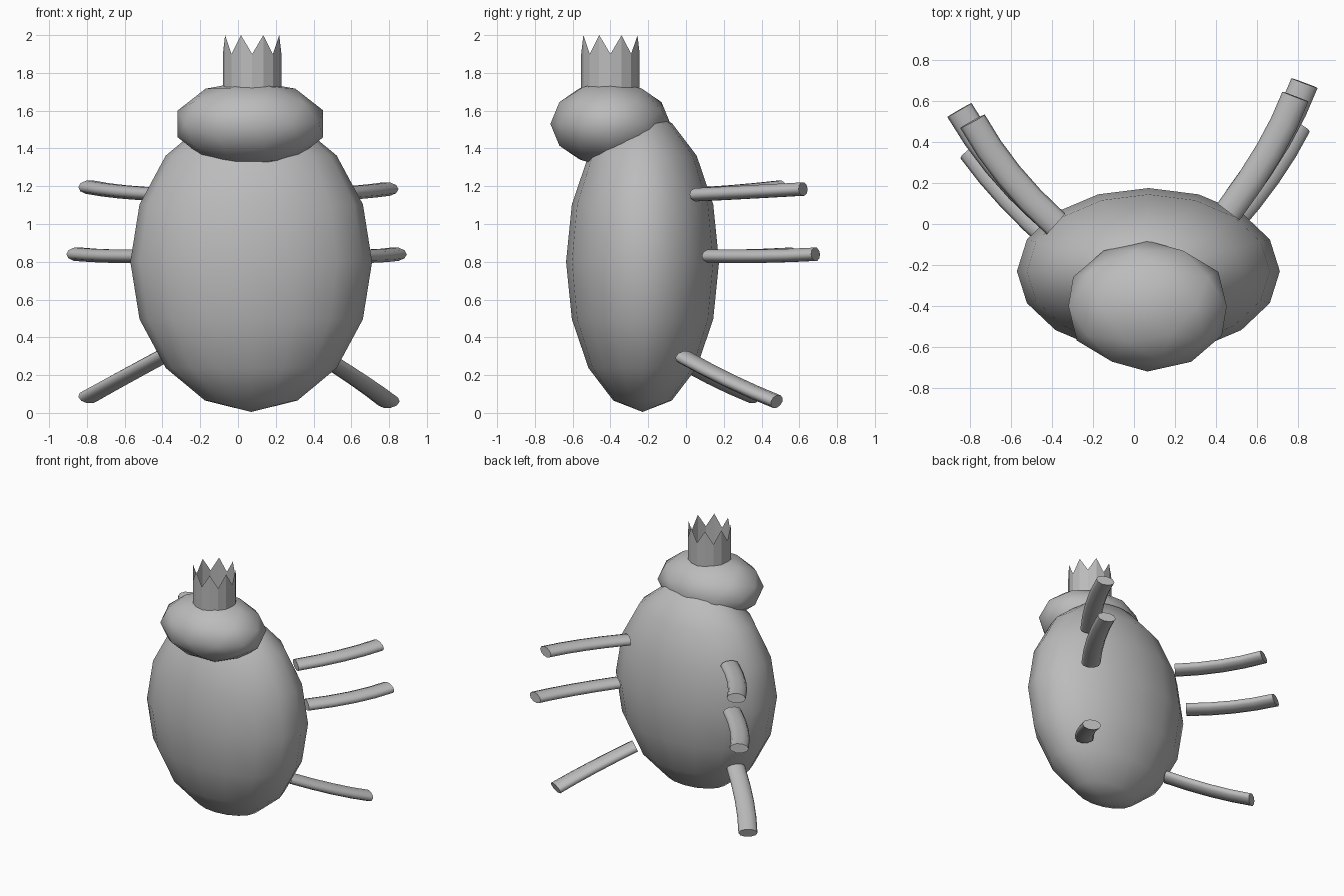
import bpy, bmesh, math
from mathutils import Vector, Matrix

cube = bpy.data.objects.get("Cube")
if cube:
    bpy.data.objects.remove(cube, do_unlink=True)

grey = bpy.data.materials.new("plain_grey")
grey.use_nodes = True
grey.diffuse_color = (0.5, 0.5, 0.5, 1)
grey.node_tree.nodes["Principled BSDF"].inputs["Base Color"].default_value = (0.5, 0.5, 0.5, 1)


def finish(name, bm, location=(0, 0, 0)):
    mesh = bpy.data.meshes.new(name)
    bm.to_mesh(mesh)
    bm.free()
    mesh.materials.append(grey)
    obj = bpy.data.objects.new(name, mesh)
    obj.location = location
    bpy.context.collection.objects.link(obj)
    return obj


def smooth_all(bm):
    for face in bm.faces:
        face.smooth = True


# Body: flattened egg
bm = bmesh.new()
bmesh.ops.create_uvsphere(bm, u_segments=16, v_segments=8, radius=1)
bmesh.ops.scale(bm, vec=(0.64, 0.405, 0.795), verts=bm.verts)
smooth_all(bm)
finish("body", bm, (0.07, -0.23, 0.80))

# Head: squashed icosphere with its pole facing forward
bm = bmesh.new()
bmesh.ops.create_icosphere(bm, subdivisions=2, radius=1, matrix=Matrix.Rotation(math.pi / 2, 4, 'X'))
bmesh.ops.scale(bm, vec=(0.405, 0.318, 0.23), verts=bm.verts)
smooth_all(bm)
finish("head", bm, (0.066, -0.40, 1.53))

# Crown: open, single-walled ring with eight points
bm = bmesh.new()
sides, radius = 16, 0.155
low, high = [], []
for i in range(sides):
    a = 2 * math.pi * i / sides
    x, y = radius * math.cos(a), radius * math.sin(a)
    low.append(bm.verts.new((x, y, 0)))
    high.append(bm.verts.new((x, y, 0.30 if i % 2 else 0.20)))
for i in range(sides):
    j = (i + 1) % sides
    bm.faces.new((low[i], low[j], high[j], high[i]))
finish("crown", bm, (0.075, -0.40, 1.70))


# Legs: bent flattened tubes through a root, a middle and a tip
def leg(name, root, middle, tip, rings=5, sides=10, half_width=0.068, half_height=0.037):
    a, m, b = Vector(root), Vector(middle), Vector(tip)
    control = 2 * m - (a + b) / 2
    bm = bmesh.new()
    loops = []
    for k in range(rings):
        t = k / (rings - 1)
        centre = a * (1 - t) ** 2 + control * 2 * t * (1 - t) + b * t * t
        along = ((control - a) * (1 - t) + (b - control) * t).normalized()
        side = along.cross(Vector((0, 0, 1))).normalized()
        up = side.cross(along)
        loops.append([bm.verts.new(centre + side * half_width * math.cos(q) + up * half_height * math.sin(q))
                      for q in (2 * math.pi * i / sides for i in range(sides))])
    for p, q in zip(loops, loops[1:]):
        for i in range(sides):
            j = (i + 1) % sides
            bm.faces.new((p[i], p[j], q[j], q[i])).smooth = True
    bm.faces.new(loops[0])
    bm.faces.new(loops[-1])
    bmesh.ops.recalc_face_normals(bm, faces=bm.faces)
    finish(name, bm)


leg("left_upper_leg", (0.46, 0.06, 1.155), (0.655, 0.35, 1.17), (0.786, 0.62, 1.185))
leg("left_middle_leg", (0.505, 0.125, 0.83), (0.70, 0.415, 0.83), (0.83, 0.686, 0.84))
leg("left_lower_leg", (0.45, -0.01, 0.295), (0.65, 0.24, 0.165), (0.795, 0.48, 0.06))
leg("right_upper_leg", (-0.38, 0.0, 1.155), (-0.61, 0.24, 1.17), (-0.786, 0.50, 1.195))
leg("right_middle_leg", (-0.44, 0.055, 0.83), (-0.67, 0.295, 0.83), (-0.85, 0.555, 0.84))
leg("right_lower_leg", (-0.37, -0.09, 0.315), (-0.60, 0.13, 0.19), (-0.79, 0.36, 0.085))
